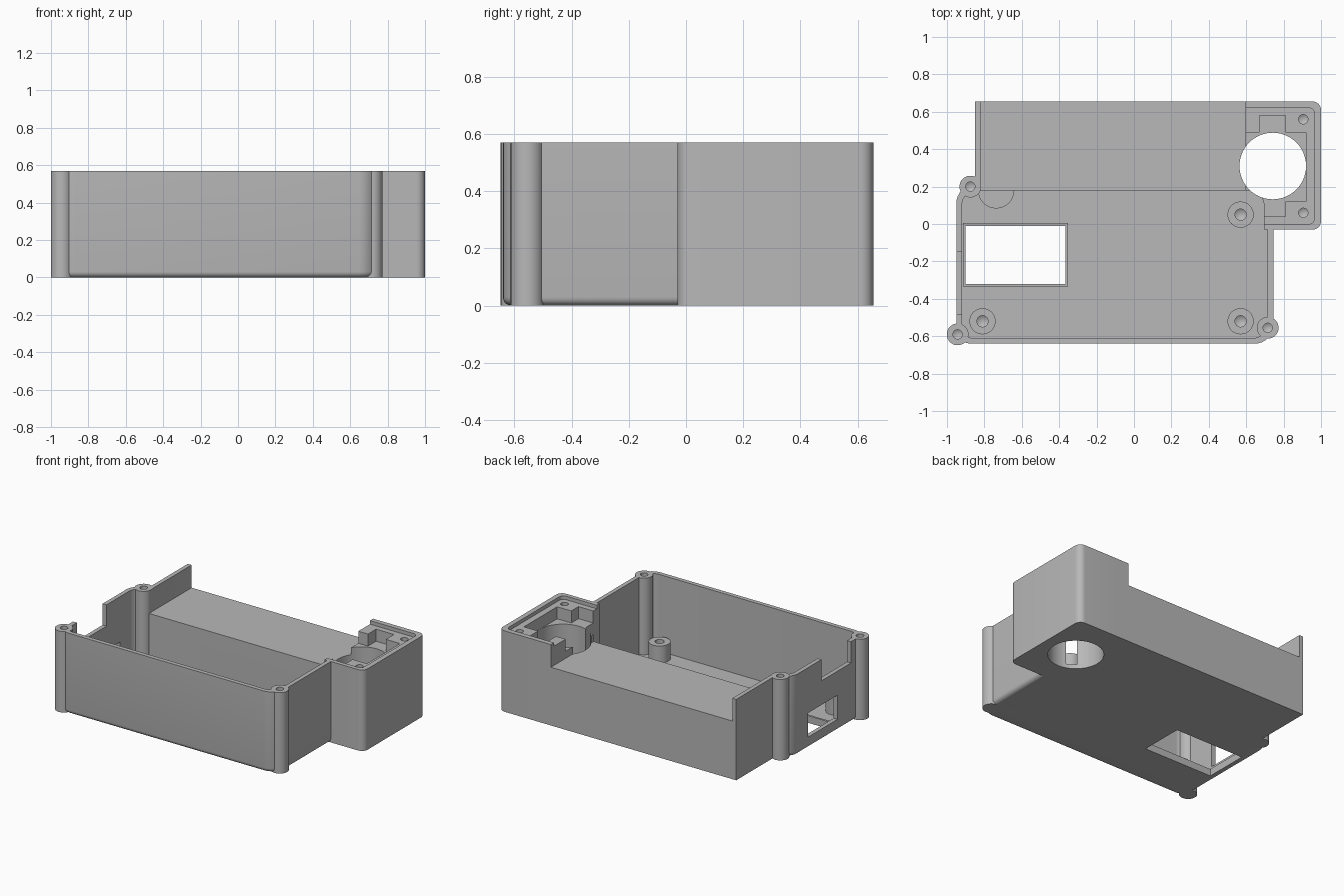
import bpy, bmesh, math
from mathutils import Vector

old = bpy.data.objects.get("Cube")
if old:
    bpy.data.objects.remove(old, do_unlink=True)

TOP, FLOOR, SHELF = 0.57, 0.03, 0.41

grey = bpy.data.materials.new("plain grey")
grey.use_nodes = True
grey.diffuse_color = (0.48, 0.48, 0.48, 1)
grey.node_tree.nodes["Principled BSDF"].inputs["Base Color"].default_value = grey.diffuse_color


def finish(name, bm):
    bmesh.ops.recalc_face_normals(bm, faces=bm.faces[:])
    mesh = bpy.data.meshes.new(name)
    bm.to_mesh(mesh)
    bm.free()
    mesh.materials.append(grey)
    obj = bpy.data.objects.new(name, mesh)
    bpy.context.collection.objects.link(obj)
    return obj


def rounded(corners, steps=8):
    """Outline from (x, y, radius) corners, each turned into a tangent arc."""
    pts = []
    for i, (x, y, r) in enumerate(corners):
        p = Vector((x, y))
        if r == 0:
            pts.append(p)
            continue
        a = (Vector(corners[i - 1][:2]) - p).normalized()
        b = (Vector(corners[(i + 1) % len(corners)][:2]) - p).normalized()
        for k in range(steps + 1):
            t = math.pi / 2 * k / steps
            pts.append(p + r * (a * (1 - math.sin(t)) + b * (1 - math.cos(t))))
    return pts


def prism(name, corners, z0, z1, fillet=0):
    bm = bmesh.new()
    base = bm.faces.new([bm.verts.new((p.x, p.y, z0)) for p in rounded(corners)])
    made = bmesh.ops.extrude_face_region(bm, geom=[base])["geom"]
    for v in made:
        if isinstance(v, bmesh.types.BMVert):
            v.co.z = z1
    if fillet:
        edges = [e for e in bm.edges if all(abs(v.co.z - z0) < 1e-5 for v in e.verts)]
        bmesh.ops.bevel(bm, geom=edges, offset=fillet, segments=5, profile=0.5, affect='EDGES')
    return finish(name, bm)


def box(name, x0, x1, y0, y1, z0, z1):
    return prism(name, [(x0, y0, 0), (x1, y0, 0), (x1, y1, 0), (x0, y1, 0)], z0, z1)


def lathe(name, x, y, profile, sides=32):
    """Closed solid from (radius, z) profile points, starting and ending on the axis."""
    bm = bmesh.new()
    verts = [bm.verts.new((r, 0, z)) for r, z in profile]
    edges = [bm.edges.new(pair) for pair in zip(verts, verts[1:])]
    bmesh.ops.spin(bm, geom=verts + edges, cent=(0, 0, 0), axis=(0, 0, 1),
                   angle=math.tau, steps=sides)
    bmesh.ops.remove_doubles(bm, verts=bm.verts[:], dist=1e-4)
    bmesh.ops.translate(bm, verts=bm.verts[:], vec=(x, y, 0))
    return finish(name, bm)


def cylinder(name, x, y, r, z0, z1, sides=32):
    return lathe(name, x, y, [(0, z0), (r, z0), (r, z1), (0, z1)], sides)


def drill(x, y, r, z0, z1):
    return lathe("drill", x, y, [(0, z0 - r * 0.6), (r, z0), (r, z1), (0, z1)], 20)


def combine(target, other, operation):
    other.hide_render = True
    mod = target.modifiers.new("combine", 'BOOLEAN')
    mod.operation, mod.solver, mod.object = operation, 'EXACT', other
    bpy.context.view_layer.objects.active = target
    bpy.ops.object.modifier_apply(modifier=mod.name)
    bpy.data.objects.remove(other, do_unlink=True)


def add(other):
    combine(enclosure, other, 'UNION')


def cut(other):
    combine(enclosure, other, 'DIFFERENCE')


# Outer body: main tray, rear block and side block
enclosure = prism("enclosure", [(-0.95, -0.64, 0.08), (0.745, -0.64, 0.1),
                                (0.745, 0.21, 0.1), (-0.95, 0.21, 0.1)], 0, TOP, 0.03)
add(box("rear_block", -0.85, 0.7, 0.05, 0.655, 0, TOP))
add(prism("side_block", [(0.6, -0.03, 0), (1, -0.03, 0.045),
                         (1, 0.655, 0.045), (0.6, 0.655, 0)], 0, TOP))

# Main cavity with the narrower neck beside the side block
cut(prism("cavity", [(-0.92, -0.61, 0.06), (0.715, -0.61, 0.08), (0.715, -0.03, 0),
                     (0.695, -0.03, 0), (0.695, 0.18, 0.08), (-0.92, 0.18, 0.08)],
          FLOOR, TOP + 0.1))

# Lowered rear shelf, open at the back
cut(box("shelf_cut", -0.82, 0.595, 0.12, 0.75, SHELF, TOP + 0.1))

# Side block: shallow lip, stepped pocket and round through hole
cut(prism("lip_cut", [(0.55, 0.0, 0), (0.965, 0.0, 0.03),
                      (0.965, 0.62, 0.03), (0.55, 0.62, 0)], TOP - 0.025, TOP + 0.1))
pocket = [(0.55, 0.04), (0.81, 0.04), (0.81, 0.12), (0.92, 0.12), (0.92, 0.49),
          (0.81, 0.49), (0.81, 0.58), (0.67, 0.58), (0.67, 0.49), (0.55, 0.49)]
cut(prism("pocket_cut", [(x, y, 0) for x, y in pocket], 0.46, TOP + 0.1))
cut(cylinder("round_hole", 0.742, 0.31, 0.178, -0.1, TOP + 0.1, 64))

# Left wall notch and socket window, floor opening
cut(box("wall_notch", -1.05, -0.9, -0.48, -0.15, 0.42, TOP + 0.1))
cut(box("wall_window", -1.05, -0.905, -0.33, 0, 0.08, 0.25))
cut(box("floor_opening", -0.9, -0.365, -0.32, -0.01, -0.1, 0.1))

# Corner screw posts
posts = [(-0.943, -0.59), (0.715, -0.555), (-0.875, 0.2)]
for x, y in posts:
    add(cylinder("post", x, y, 0.058, 0, TOP))
for x, y in posts + [(0.905, 0.06), (0.905, 0.56)]:
    cut(drill(x, y, 0.025, 0.42, TOP + 0.1))

# Raised frame around the floor opening
frame = box("floor_frame", -0.915, -0.352, -0.335, 0.005, 0.02, 0.05)
combine(frame, box("frame_cut", -0.9, -0.365, -0.32, -0.01, -0.1, 0.1), 'DIFFERENCE')

# Floor bosses
parts = [enclosure, frame]
for name, x, y in (("boss_front_left", 0.57, -0.52), ("boss_front_right", -0.81, -0.52),
                   ("boss_rear_left", 0.57, 0.05)):
    parts.append(lathe(name, x, y, [(0, 0.02), (0.07, 0.02), (0.07, 0.15),
                                    (0.03, 0.15), (0.03, 0.07), (0, 0.05)]))
parts.append(cylinder("half_boss", -0.737, 0.18, 0.097, 0.02, 0.12))

for obj in bpy.context.selected_objects:
    obj.select_set(False)
for obj in parts:
    obj.select_set(True)
bpy.context.view_layer.objects.active = enclosure
bpy.ops.object.shade_smooth_by_angle(angle=math.radians(30))
